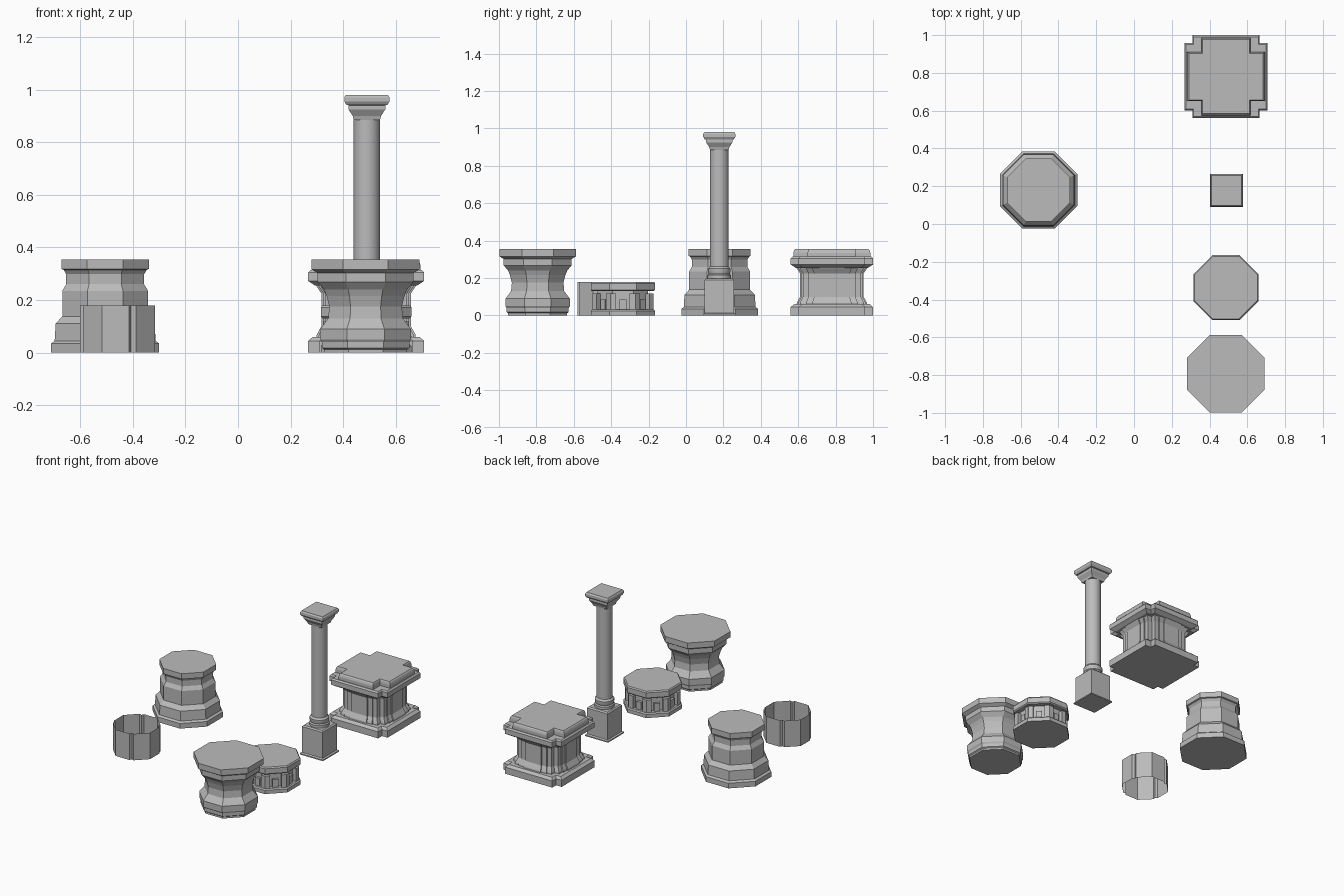
import bpy, bmesh, math
from mathutils import Matrix, Vector

cube = bpy.data.objects.get("Cube")
if cube:
    bpy.data.objects.remove(cube)

stone = bpy.data.materials.new("grey_stone")
stone.use_nodes = True
GREY = (0.5, 0.5, 0.5, 1)
stone.diffuse_color = GREY
stone.node_tree.nodes["Principled BSDF"].inputs["Base Color"].default_value = GREY


def finish(bm, name, place, fix=True):
    if fix:
        bmesh.ops.recalc_face_normals(bm, faces=bm.faces)
    mesh = bpy.data.meshes.new(name)
    bm.to_mesh(mesh)
    bm.free()
    mesh.materials.append(stone)
    ob = bpy.data.objects.new(name, mesh)
    ob.location = (place[0], place[1], 0)
    bpy.context.collection.objects.link(ob)
    return ob


def loft(bm, loops, caps=True):
    """Skin a stack of closed outlines."""
    rings = [[bm.verts.new(p) for p in loop] for loop in loops]
    n = len(rings[0])
    for a, b in zip(rings, rings[1:]):
        for i in range(n):
            j = (i + 1) % n
            bm.faces.new((a[i], a[j], b[j], b[i]))
    if caps:
        bm.faces.new(rings[0][::-1])
        bm.faces.new(rings[-1])


def prism(name, place, sides, profile):
    """Regular prism with flat sides on the axes; profile is (half width, z)."""
    bm = bmesh.new()
    k = 1 / math.cos(math.pi / sides)
    turn = [(i + 0.5) * math.tau / sides for i in range(sides)]
    loft(bm, [[(r * k * math.cos(t), r * k * math.sin(t), z) for t in turn]
              for r, z in profile])
    return finish(bm, name, place)


def four_way(corner):
    """Repeat a corner outline around the four quadrants."""
    return [Matrix.Rotation(q * math.pi / 2, 2) @ Vector(p)
            for q in range(4) for p in corner]


def stepped(name, place, corner, levels):
    """Loft a notched outline; levels are (scale, z)."""
    bm = bmesh.new()
    outline = four_way(corner)
    loft(bm, [[(p.x * s, p.y * s, z) for p in outline] for s, z in levels])
    return finish(bm, name, place)


def box(bm, x0, x1, y0, y1, z0, z1, turn):
    m = (Matrix.Rotation(turn, 4, 'Z')
         @ Matrix.Translation(((x0 + x1) / 2, (y0 + y1) / 2, (z0 + z1) / 2))
         @ Matrix.Diagonal((x1 - x0, y1 - y0, z1 - z0, 1)))
    bmesh.ops.create_cube(bm, size=1, matrix=m)


# Octagonal pedestal with a wide foot
prism("wide_foot_pedestal", (-0.505, 0.18), 8, [
    (.205, 0), (.205, .035), (.192, .045), (.188, .11), (.163, .138),
    (.163, .235), (.148, .26), (.148, .298), (.158, .315), (.166, .318), (.166, .355)])

# Octagonal pedestal with a wide top
prism("wide_top_pedestal", (0.485, -0.793), 8, [
    (.158, 0), (.158, .012), (.166, .018), (.166, .04), (.172, .05), (.172, .09),
    (.142, .13), (.138, .175), (.148, .215), (.158, .24), (.182, .268),
    (.182, .302), (.205, .316), (.205, .355)])

# Low octagonal table with niches
TABLE = (0.487, -0.337)
prism("table_base", TABLE, 8, [(.172, 0), (.172, .025), (.165, .032)])
prism("table_core", TABLE, 8, [(.135, .03), (.135, .14)])
prism("table_top", TABLE, 8, [(.165, .13), (.172, .137), (.172, .172), (.166, .18)])
bm = bmesh.new()
for i in range(8):
    turn = i * math.pi / 4
    for s in (-1, 1):
        a, b = sorted((s * .036, s * .067))
        box(bm, .12, .163, a, b, .03, .118, turn)
    box(bm, .12, .152, -.018, .018, .03, .085, turn)
finish(bm, "table_niche_frames", TABLE)

# Open octagonal wall, every second corner folded inward
bm = bmesh.new()
outline = []
r = .142 / math.cos(math.pi / 8)
corner = [Vector((r * math.cos(t), r * math.sin(t)))
          for t in [(i + .5) * math.pi / 4 for i in range(8)]]
for i, c in enumerate(corner):
    if i % 2:
        outline.append(c)
    else:
        before = (corner[i - 1] - c).normalized() * .015
        after = (corner[(i + 1) % 8] - c).normalized() * .015
        outline += [c + before, c * .88, c + after]
loft(bm, [[(p.x, p.y, z) for p in outline] for z in (0, .18)], caps=False)
finish(bm, "open_wall_ring", (-0.458, -0.438), fix=False)

# Square block with notched corners
BLOCK = (0.487, 0.78)
notched = [(.22, -.178), (.22, .178), (.178, .178)]
stepped("block_base", BLOCK, notched, [(1, 0), (1, .045), (.92, .06)])
shaft = [(.170, -.06), (.170, .06), (.163, .06), (.163, .095), (.155, .095),
         (.155, .125), (.125, .125), (.125, .155), (.095, .155), (.095, .163),
         (.06, .163)]
stepped("block_shaft", BLOCK, shaft, [
    (1.12, .05), (1.1, .07), (1, .1), (1, .225), (1.1, .25), (1.15, .27)])
stepped("block_cornice", BLOCK, notched, [(.88, .255), (1, .272), (1, .305), (.96, .314)])
stepped("block_cap", BLOCK, [(.206, -.13), (.206, .13), (.13, .13)],
        [(1, .31), (1, .335), (.98, .348), (.95, .355)])

# Column
COLUMN = (0.49, 0.178)
prism("column_plinth", COLUMN, 4, [
    (.087, 0), (.087, .008), (.078, .014), (.078, .19), (.07, .198)])
round_parts = [
    prism("column_foot", COLUMN, 24, [
        (.062, .195), (.062, .215), (.056, .222), (.06, .232), (.06, .25), (.05, .262)]),
    prism("column_shaft", COLUMN, 24, [(.05, .255), (.05, .895)])]
prism("column_capital", COLUMN, 4, [
    (.05, .885), (.054, .9), (.07, .925), (.07, .94), (.078, .946)])
prism("column_top", COLUMN, 4, [(.078, .942), (.086, .955), (.086, .97), (.08, .98)])

bpy.ops.object.select_all(action='DESELECT')
for ob in round_parts:
    ob.select_set(True)
    bpy.context.view_layer.objects.active = ob
bpy.ops.object.shade_smooth_by_angle(angle=math.radians(30))
